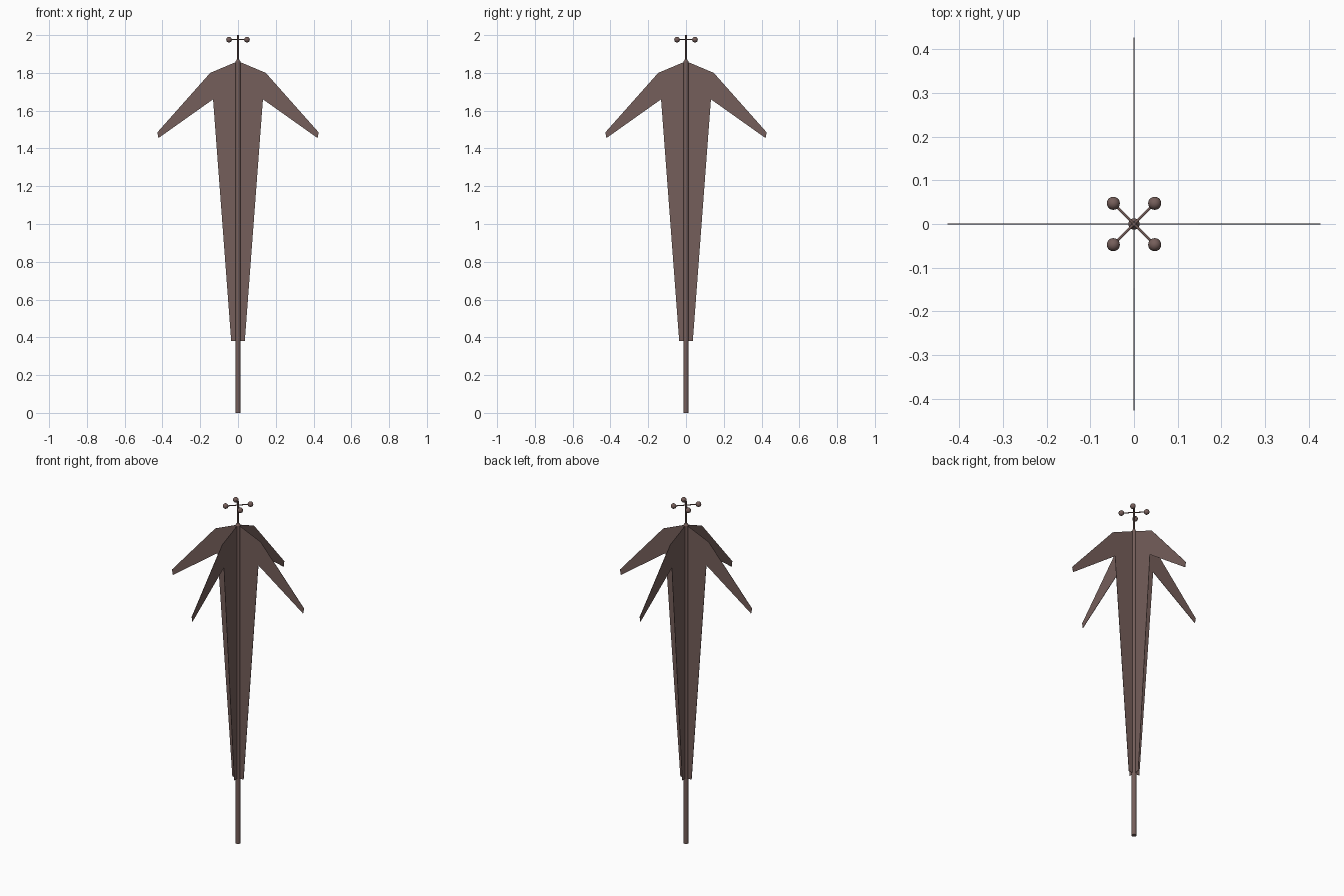
import bpy, bmesh, math
from mathutils import Vector

if "Cube" in bpy.data.objects:
    bpy.data.objects.remove(bpy.data.objects["Cube"])

mat = bpy.data.materials.new("dark_brown")
mat.diffuse_color = (0.178, 0.113, 0.103, 1)
mat.use_nodes = True
mat.node_tree.nodes["Principled BSDF"].inputs["Base Color"].default_value = mat.diffuse_color


def finish(bm, name, smooth=True):
    bmesh.ops.recalc_face_normals(bm, faces=bm.faces)
    me = bpy.data.meshes.new(name)
    bm.to_mesh(me)
    bm.free()
    me.materials.append(mat)
    ob = bpy.data.objects.new(name, me)
    bpy.context.collection.objects.link(ob)
    if smooth:
        bpy.ops.object.select_all(action='DESELECT')
        ob.select_set(True)
        bpy.context.view_layer.objects.active = ob
        bpy.ops.object.shade_smooth_by_angle(angle=math.radians(40))
    return ob


def rod(name, a, b, r1, r2, sides=16):
    """Round bar from a to b, radius r1 to r2."""
    a, b = Vector(a), Vector(b)
    bm = bmesh.new()
    bmesh.ops.create_cone(bm, cap_ends=True, segments=sides, radius1=r1,
                          radius2=r2, depth=(b - a).length)
    ob = finish(bm, name)
    ob.rotation_euler = (b - a).to_track_quat('Z', 'Y').to_euler()
    ob.location = (a + b) / 2
    return ob


# Central pole, its tapered shoulder and the thin spike on top
rod("pole", (0, 0, 0), (0, 0, 1.86), 0.013, 0.013)
rod("pole_shoulder", (0, 0, 1.86), (0, 0, 1.872), 0.013, 0.006)
rod("top_spike", (0, 0, 1.865), (0, 0, 2.0), 0.0045, 0.0045, 12)

# Four thin canopy panels with drooping points: (distance out, height)
profile = [(0, 1.862), (0.147, 1.80), (0.427, 1.485), (0.421, 1.455),
           (0.132, 1.66), (0.036, 0.38), (0, 0.38)]
T = 0.001
for i in range(4):
    bm = bmesh.new()
    f = bm.faces.new([bm.verts.new((x, -T, z)) for x, z in profile])
    ext = bmesh.ops.extrude_face_region(bm, geom=[f])
    moved = [v for v in ext["geom"] if isinstance(v, bmesh.types.BMVert)]
    bmesh.ops.translate(bm, verts=moved, vec=(0, 2 * T, 0))
    ob = finish(bm, f"canopy_panel_{i + 1}", smooth=False)
    ob.rotation_euler.z = i * math.pi / 2

# Four diagonal arms carrying small balls
Z = 1.976
for i in range(4):
    a = math.pi / 4 + i * math.pi / 2
    tip = (0.067 * math.cos(a), 0.067 * math.sin(a), Z)
    rod(f"top_arm_{i + 1}", (0, 0, Z), tip, 0.0028, 0.0028, 10)
    bm = bmesh.new()
    bmesh.ops.create_uvsphere(bm, u_segments=20, v_segments=12, radius=0.015)
    finish(bm, f"arm_ball_{i + 1}").location = tip
